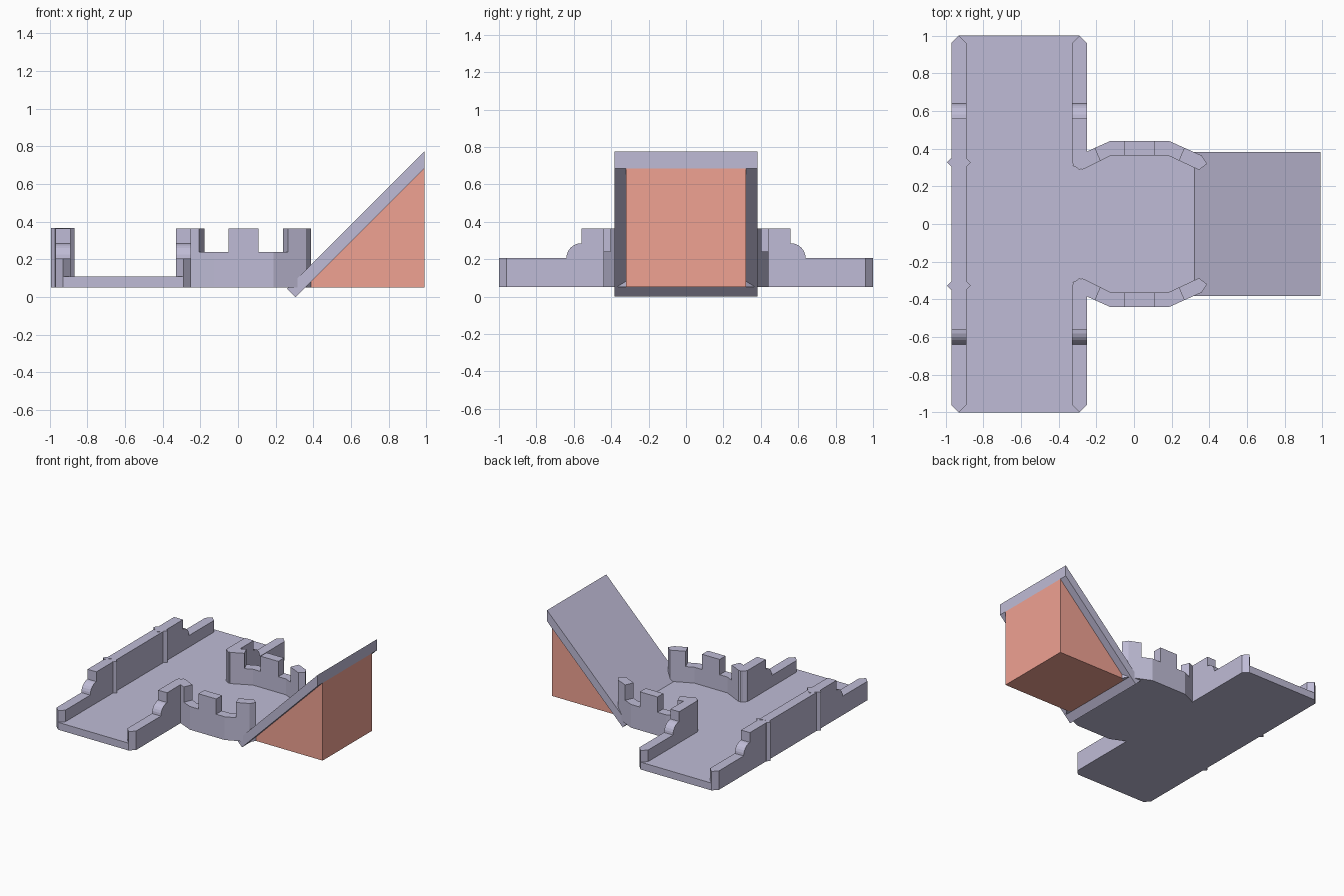
import bpy, bmesh, math

if "Cube" in bpy.data.objects:
    bpy.data.objects.remove(bpy.data.objects["Cube"])

Z0, TOP, H = 0.05, 0.365, 0.04      # base level, wall top, half wall thickness


def material(name, color):
    m = bpy.data.materials.new(name)
    m.diffuse_color = color
    m.use_nodes = True
    m.node_tree.nodes["Principled BSDF"].inputs["Base Color"].default_value = m.diffuse_color
    return m


STONE = material("stone", (0.52, 0.50, 0.67, 1))
RED = material("red", (0.87, 0.36, 0.29, 1))


def loft(name, rings_list, mat=STONE):
    """Closed solids, each made from a list of equally long point rings."""
    bm = bmesh.new()
    for rings in rings_list:
        vs = [[bm.verts.new(p) for p in r] for r in rings]
        n = len(vs[0])
        bm.faces.new(vs[0])
        bm.faces.new(vs[-1])
        for a, b in zip(vs, vs[1:]):
            for i in range(n):
                j = (i + 1) % n
                bm.faces.new((a[i], a[j], b[j], b[i]))
    bmesh.ops.recalc_face_normals(bm, faces=bm.faces)
    me = bpy.data.meshes.new(name)
    bm.to_mesh(me)
    bm.free()
    me.materials.append(mat)
    ob = bpy.data.objects.new(name, me)
    bpy.context.collection.objects.link(ob)
    return ob


def rings_z(plan, z0, z1, s=1):
    return [[(x, s * y, z) for x, y in plan] for z in (z0, z1)]


def rings_y(profile, w):
    return [[(x, y, z) for x, z in profile] for y in (-w, w)]


# Floor: crossing road plus bulging court
half = [(-0.93, 1), (-0.29, 1), (-0.29, 0.325), (-0.12, 0.40), (0.18, 0.40), (0.32, 0.335)]
floor_plan = half + [(x, -y) for x, y in reversed(half)]
loft("floor", [rings_z(floor_plan, Z0, 0.11)])

# Stepped wall end: top edge from the high part down to the low part
step = [(0.56, TOP), (0.56, 0.285)]
step += [(0.56 + 0.08 * math.sin(a), 0.205 + 0.08 * math.cos(a))
         for a in (math.pi / 2 * i / 6 for i in range(1, 7))]


def wall_rings(x, s, start=None):
    """Straight wall with pointed ends; start=None spans both sides."""
    rings = []
    for dx, inset in ((-H, H), (0, 0), (H, H)):
        end = 1 - inset
        right = step + [(end, 0.205), (end, Z0)]
        if start is None:
            prof = right + [(-y, z) for y, z in reversed(right)]
        else:
            prof = right + [(start + inset, Z0), (start + inset, TOP)]
        rings.append([(x + dx, s * y, z) for y, z in prof])
    return rings


loft("back_wall", [wall_rings(-0.93, 1)])

# Court wall plan and its notches
court = [(-0.307, 0.361), (-0.25, 0.385), (-0.128, 0.44), (0.188, 0.44), (0.36, 0.363),
         (0.388, 0.32), (0.345, 0.287), (0.18, 0.364), (-0.12, 0.364), (-0.273, 0.289),
         (-0.326, 0.308)]
notch = [(-0.227, 0.454), (-0.05, 0.50), (-0.05, 0.28), (-0.158, 0.288)]
notch_mirror = [(0.06 - x, y) for x, y in notch]

# Chevron post plan
cx, r = -0.93, 0.063
chevron = [(cx - r, 0.327), (cx, 0.264), (cx + r, 0.327), (cx + 0.041, 0.349),
           (cx, 0.308), (cx - 0.041, 0.349)]

for s, side in ((1, "rear"), (-1, "front")):
    loft(f"{side}_side_wall", [wall_rings(-0.29, s, 0.285)])
    loft(f"{side}_chevron_post", [rings_z(chevron, Z0, TOP + 0.002, s)])
    wall = loft(f"{side}_court_battlement", [rings_z(court, Z0, TOP, s)])
    cutter = loft(f"{side}_notch_cutter",
                  [rings_z(n, 0.24, 0.5, s) for n in (notch, notch_mirror)])
    cutter.hide_render = True
    cutter.hide_set(True)
    mod = wall.modifiers.new("notches", "BOOLEAN")
    mod.operation = "DIFFERENCE"
    mod.object = cutter
    # apply the cut and drop the cutter
    dg = bpy.context.evaluated_depsgraph_get()
    cut_mesh = bpy.data.meshes.new_from_object(wall.evaluated_get(dg))
    wall.modifiers.clear()
    wall.data = cut_mesh
    bpy.data.objects.remove(cutter)

# Ramp slab and the red wedge under it
loft("ramp", [rings_y([(0.305, 0), (0.99, 0.685), (0.99, 0.775), (0.26, 0.045)], 0.383)])
loft("ramp_support", [rings_y([(0.355, 0.05), (0.99, 0.05), (0.99, 0.685)], 0.32)], RED)
